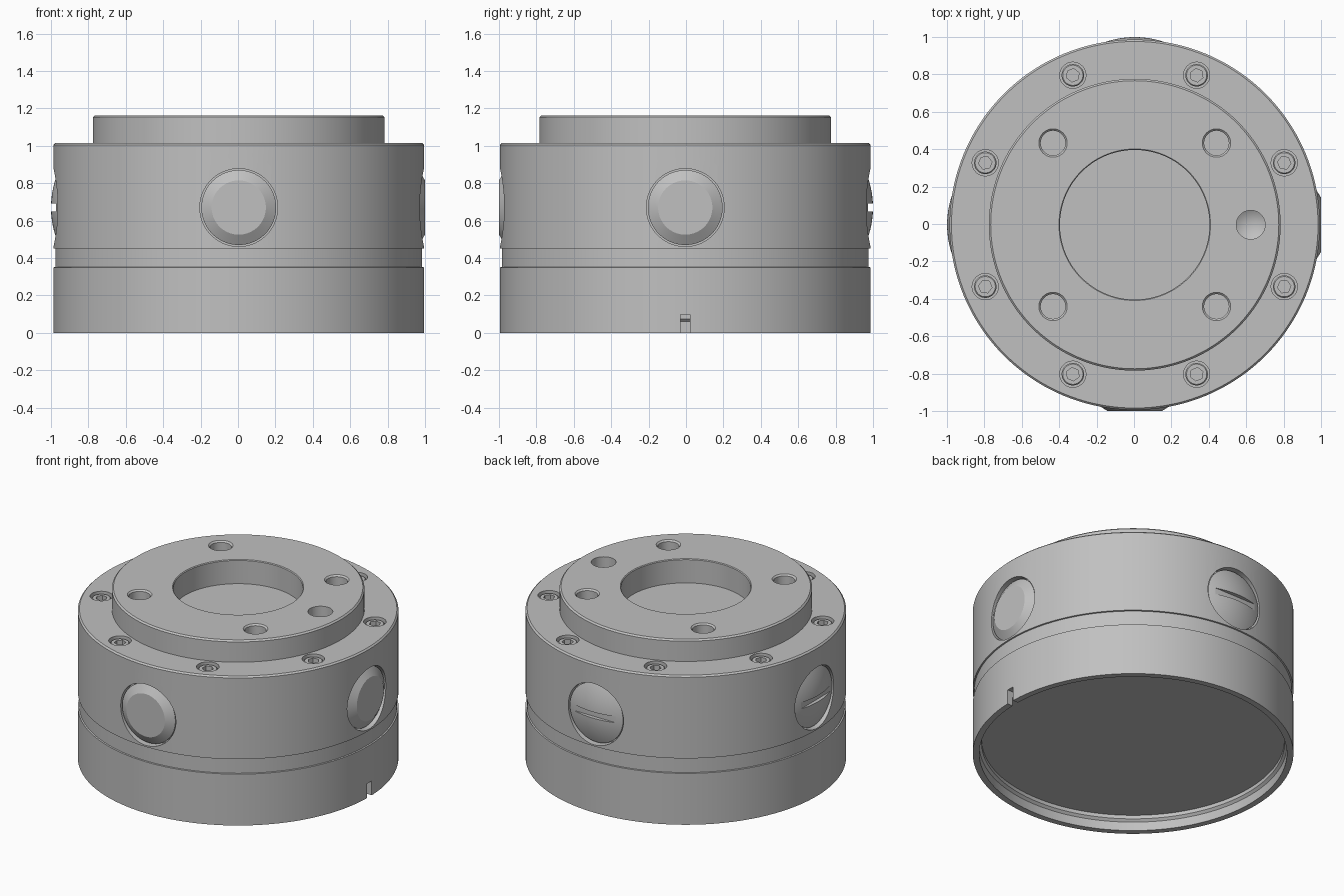
import bpy
import bmesh
from math import cos, sin, pi, radians
from mathutils import Matrix

cube = bpy.data.objects.get("Cube")
if cube:
    bpy.data.objects.remove(cube)

steel = bpy.data.materials.new("machined_grey")
steel.use_nodes = True
GREY = (0.53, 0.53, 0.53, 1)
steel.diffuse_color = GREY
steel.node_tree.nodes["Principled BSDF"].inputs["Base Color"].default_value = GREY

CENTRE = Matrix.Translation((0.004, -0.004, 0))
PORT_Z = 0.67


def move(x, y, z):
    return Matrix.Translation((x, y, z))


def outward(angle):
    """Frame whose z axis points out of the wall at port height."""
    return move(0, 0, PORT_Z) @ Matrix.Rotation(angle, 4, 'Z') @ Matrix.Rotation(pi / 2, 4, 'Y')


def lathe(bm, profile, sides, place=Matrix()):
    """Revolve an (r, z) profile that starts and ends on the axis."""
    place = CENTRE @ place
    rings = []
    for r, z in profile:
        if r == 0:
            rings.append([bm.verts.new(place @ move(0, 0, z).translation)] * sides)
        else:
            rings.append([bm.verts.new(place @ move(r * cos(t), r * sin(t), z).translation)
                          for t in (2 * pi * i / sides for i in range(sides))])
    for low, high in zip(rings, rings[1:]):
        for i in range(sides):
            j = (i + 1) % sides
            quad = list(dict.fromkeys((low[i], low[j], high[j], high[i])))
            bm.faces.new(quad)


def cylinder(bm, r, z0, z1, sides, place):
    lathe(bm, [(0, z0), (r, z0), (r, z1), (0, z1)], sides, place)


def box(bm, size, place):
    bmesh.ops.create_cube(bm, size=1, matrix=CENTRE @ place @ Matrix.Diagonal((*size, 1)))


def make(name, bm):
    bmesh.ops.recalc_face_normals(bm, faces=bm.faces)
    mesh = bpy.data.meshes.new(name)
    bm.to_mesh(mesh)
    bm.free()
    mesh.materials.append(steel)
    obj = bpy.data.objects.new(name, mesh)
    bpy.context.collection.objects.link(obj)
    return obj


def select(obj):
    bpy.ops.object.select_all(action='DESELECT')
    obj.select_set(True)
    bpy.context.view_layer.objects.active = obj


def finish(obj, cutter=None):
    """Cut the part, then smooth its round faces."""
    select(obj)
    if cutter:
        cutter.hide_render = True
        mod = obj.modifiers.new("cut", 'BOOLEAN')
        mod.operation = 'DIFFERENCE'
        mod.solver = 'EXACT'
        mod.object = cutter
        bpy.ops.object.modifier_apply(modifier=mod.name)
        bpy.data.objects.remove(cutter)
    select(obj)
    bpy.ops.object.shade_smooth_by_angle(angle=radians(25))


# Housing: recessed underside, shallow waist groove, raised flange, centre bore
body = bmesh.new()
lathe(body, [(0, 0.1), (0.935, 0.1), (0.935, 0.075), (0.95, 0.06), (0.95, 0),
             (0.99, 0), (0.99, 0.35), (0.981, 0.352), (0.981, 0.45), (0.99, 0.452),
             (0.99, 1.005), (0.98, 1.015), (0.78, 1.015), (0.78, 1.153), (0.77, 1.163),
             (0.405, 1.163), (0.4, 1.158), (0.4, 1.0), (0, 1.0)], 144)
housing = make("housing", body)

# Holes cut from the housing
cuts = bmesh.new()
screw_spots = [Matrix.Rotation(radians(22.5 + 45 * k), 4, 'Z') @ move(0.865, 0, 1.015)
               for k in range(8)]
for spot in screw_spots:
    cylinder(cuts, 0.07, -0.06, 0.05, 40, spot)
for k in range(4):
    spot = Matrix.Rotation(radians(45 + 90 * k), 4, 'Z') @ move(0.618, 0, 1.163)
    lathe(cuts, [(0, -0.15), (0.066, -0.15), (0.066, -0.01), (0.076, 0), (0.076, 0.05), (0, 0.05)],
          40, spot)
    cylinder(cuts, 0.208, 0.93, 1.1, 72, outward(k * pi / 2))
lathe(cuts, [(0, -0.13), (0.077, -0.085), (0.077, 0.05), (0, 0.05)], 40, move(0.62, 0, 1.163))
box(cuts, (0.12, 0.05, 0.148), move(0.98, 0, 0.024))
finish(housing, make("housing_cutter", cuts))

# Flange screws with hexagon sockets
heads, sockets = bmesh.new(), bmesh.new()
for spot in screw_spots:
    lathe(heads, [(0, -0.062), (0.06, -0.062), (0.06, -0.018), (0.054, -0.012), (0, -0.012)],
          40, spot)
    cylinder(sockets, 0.036, -0.045, 0.02, 6, spot @ Matrix.Rotation(pi / 6, 4, 'Z'))
finish(make("flange_screws", heads), make("socket_cutter", sockets))

# Bevelled plugs on the front and +x ports
for name, angle in (("front_plug", -pi / 2), ("left_plug", 0)):
    plug = bmesh.new()
    lathe(plug, [(0, 0.925), (0.2, 0.925), (0.2, 0.962), (0.145, 0.996), (0, 0.996)],
          72, outward(angle))
    finish(make(name, plug))

# Domed slotted plugs on the back and -x ports
dome = [(0.2 * cos(t), 0.962 + 0.042 * (1 - cos(t) ** 2))
        for t in (pi / 2 * i / 12 for i in range(12))]
for name, angle in (("back_slotted_plug", pi / 2), ("right_slotted_plug", pi)):
    plug, slot = bmesh.new(), bmesh.new()
    lathe(plug, [(0, 0.925), (0.2, 0.925)] + dome + [(0, 1.004)], 72, outward(angle))
    box(slot, (0.042, 0.5, 0.1), outward(angle) @ move(0, 0, 1.028))
    finish(make(name, plug), make("slot_cutter", slot))
